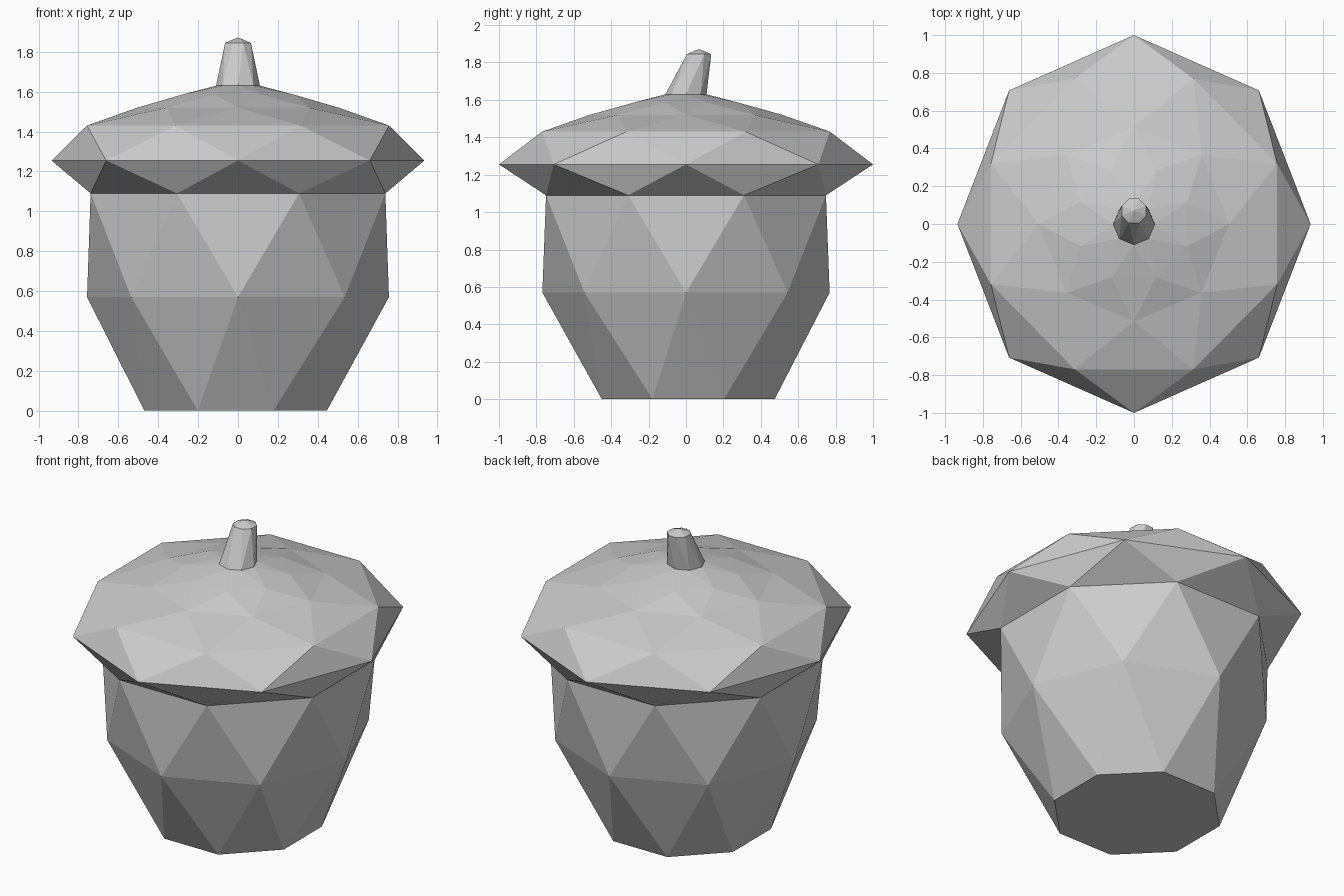
import bpy
from math import pi, cos, sin

if "Cube" in bpy.data.objects:
    bpy.data.objects.remove(bpy.data.objects["Cube"])

N = 8  # sides


def loft(name, rings, bottom=False, tip=None):
    """Triangulated skin over octagons; each ring is turned half a step from the last.
    ring = (z, rx, ry, centre x, centre y, half-step turn 0 or 1)"""
    verts, faces = [], []
    for z, rx, ry, cx, cy, turn in rings:
        for k in range(N):
            a = (k + turn / 2) * 2 * pi / N
            verts.append((cx + rx * cos(a), cy + ry * sin(a), z))
    for i in range(len(rings) - 1):
        a, b = i * N, (i + 1) * N
        for k in range(N):
            n = (k + 1) % N
            if rings[i][5]:
                faces += [(a + k, b + n, b + k), (a + k, a + n, b + n)]
            else:
                faces += [(a + k, a + n, b + k), (a + n, b + n, b + k)]
    if bottom:
        faces.append(tuple(reversed(range(N))))
    if tip:
        t = len(verts) - N
        verts.append(tip)
        faces += [(t + k, t + (k + 1) % N, t + N) for k in range(N)]
    mesh = bpy.data.meshes.new(name)
    mesh.from_pydata(verts, [], faces)
    mesh.update()
    obj = bpy.data.objects.new(name, mesh)
    bpy.context.collection.objects.link(obj)
    return obj


rim = (1.09, 0.80, 0.81, 0, 0, 1)
stem_foot = (1.63, 0.11, 0.11, 0, 0, 0)

# Nut body with flat base
loft("nut", [(0, 0.495, 0.50, -0.012, 0.012, 1),
             (0.57, 0.757, 0.768, 0, 0, 0),
             rim], bottom=True)

# Overhanging cap
loft("cap", [rim,
             (1.255, 0.935, 1.0, 0, 0, 0),
             (1.43, 0.82, 0.833, 0, 0, 1),
             (1.52, 0.505, 0.515, 0, 0, 0),
             (1.585, 0.305, 0.305, 0, 0, 1),
             stem_foot])

# Stem leaning to the back
loft("stem", [stem_foot,
              (1.845, 0.07, 0.07, 0, 0.07, 1)], tip=(0, 0.07, 1.872))
